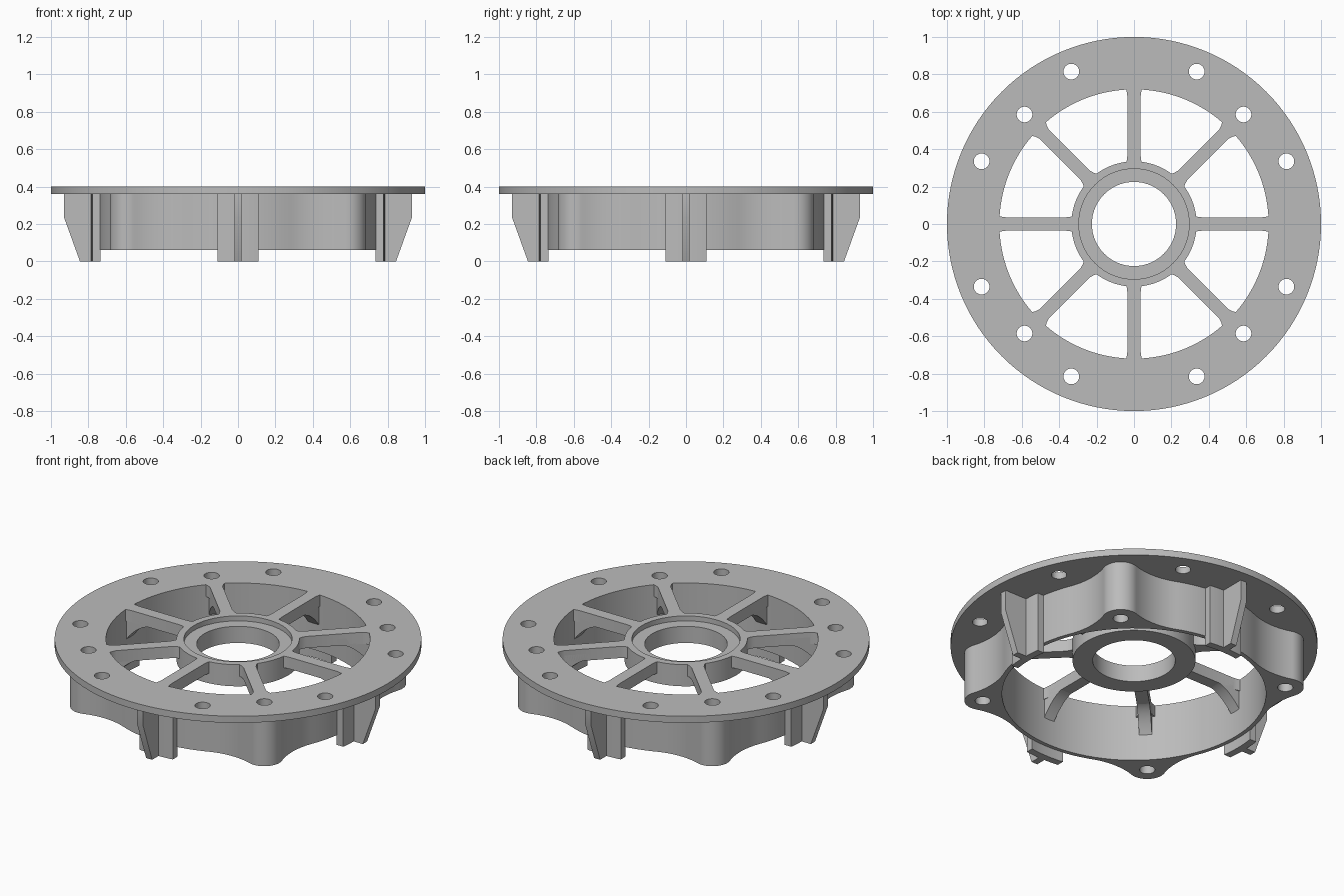
import bpy
import bmesh
from math import sin, cos, pi, radians, acos, atan2
from mathutils import Matrix, Vector

cube = bpy.data.objects.get("Cube")
if cube:
    bpy.data.objects.remove(cube, do_unlink=True)

grey = bpy.data.materials.new("cast_grey")
grey.use_nodes = True
colour = (0.5, 0.5, 0.5, 1)
grey.diffuse_color = colour
grey.node_tree.nodes["Principled BSDF"].inputs["Base Color"].default_value = colour

TOP, FLANGE, SKIRT = 0.40, 0.36, 0.06
BORE, WALL = 0.72, 0.745
BOSS_POS, BOSS_R, FILLET = 0.828, 0.1, 0.4


def finish(obj):
    """Weld, fix normals, assign the material and smooth the round faces."""
    bm = bmesh.new()
    bm.from_mesh(obj.data)
    bmesh.ops.remove_doubles(bm, verts=bm.verts, dist=1e-5)
    bmesh.ops.recalc_face_normals(bm, faces=bm.faces)
    bm.to_mesh(obj.data)
    bm.free()
    obj.data.materials.clear()
    obj.data.materials.append(grey)
    bpy.ops.object.select_all(action="DESELECT")
    obj.select_set(True)
    bpy.context.view_layer.objects.active = obj
    bpy.ops.object.shade_smooth_by_angle(angle=radians(30))
    return obj


def polar(r, a):
    return Vector((r * cos(a), r * sin(a)))


def arc(centre, r, a0, a1, n):
    return [centre + polar(r, a0 + (a1 - a0) * i / n) for i in range(n + 1)]


def circle(r, centre=Vector((0, 0)), n=96):
    return arc(centre, r, 0, 2 * pi, n)[:-1]


def plate(name, loops, z0, z1, turn=0):
    """Extrude a flat outline; inner loops become holes."""
    curve = bpy.data.curves.new(name, "CURVE")
    curve.dimensions = "2D"
    curve.fill_mode = "BOTH"
    curve.extrude = (z1 - z0) / 2
    for pts in loops:
        spline = curve.splines.new("POLY")
        spline.points.add(len(pts) - 1)
        for p, co in zip(spline.points, pts):
            p.co = (co[0], co[1], 0, 1)
        spline.use_cyclic_u = True
    tmp = bpy.data.objects.new(name + "_curve", curve)
    bpy.context.collection.objects.link(tmp)
    bpy.context.view_layer.update()
    mesh = bpy.data.meshes.new_from_object(
        tmp.evaluated_get(bpy.context.evaluated_depsgraph_get()))
    bpy.data.objects.remove(tmp, do_unlink=True)
    mesh.transform(Matrix.Rotation(turn, 4, "Z") @ Matrix.Translation((0, 0, (z0 + z1) / 2)))
    obj = bpy.data.objects.new(name, mesh)
    bpy.context.collection.objects.link(obj)
    return finish(obj)


def fin(name, profile, half, turn):
    """Upright radial plate from an (r, z) profile."""
    bm = bmesh.new()
    face = bm.faces.new([bm.verts.new((r, -half, z)) for r, z in profile])
    ext = bmesh.ops.extrude_face_region(bm, geom=[face])
    moved = [v for v in ext["geom"] if isinstance(v, bmesh.types.BMVert)]
    bmesh.ops.translate(bm, verts=moved, vec=(0, 2 * half, 0))
    bm.transform(Matrix.Rotation(turn, 4, "Z"))
    mesh = bpy.data.meshes.new(name)
    bm.to_mesh(mesh)
    bm.free()
    obj = bpy.data.objects.new(name, mesh)
    bpy.context.collection.objects.link(obj)
    return finish(obj)


diagonals = [pi / 4 + i * pi / 2 for i in range(4)]
cardinals = [i * pi / 2 for i in range(4)]
boss_holes = [circle(0.042, polar(BOSS_POS, a), 32) for a in diagonals]
rim_holes = [circle(0.042, polar(0.881, a + s * radians(22.35)), 32)
             for a in cardinals for s in (-1, 1)]

# Top flange with bolt holes
plate("flange", [circle(1, n=128), circle(BORE)] + boss_holes + rim_holes, FLANGE, TOP)

# Skirt wall swelling into four filleted bosses
d, e = WALL + FILLET, BOSS_R + FILLET
swing = acos((d * d + BOSS_POS ** 2 - e * e) / (2 * d * BOSS_POS))
outline = []
for a in diagonals:
    boss = polar(BOSS_POS, a)
    c0, c1 = polar(d, a - swing), polar(d, a + swing)
    to0, to1 = boss - c0, boss - c1
    h0, h1 = atan2(to0.y, to0.x), atan2(to1.y, to1.x)
    s0, s1 = a - swing + pi, a + swing + pi
    tip = (h1 + pi - (h0 + pi)) % (2 * pi)


    def near(x, ref):
        return ref + (x - ref + pi) % (2 * pi) - pi

    outline += arc(c0, FILLET, s0, near(h0, s0), 14)
    start = near(h0 + pi, a - pi / 2)
    end = near(h1 + pi, a + pi / 2)
    outline += arc(boss, BOSS_R, start, end, 24)[1:-1]
    outline += arc(c1, FILLET, near(h1, s1), s1, 14)
    outline += arc(Vector((0, 0)), WALL, a + swing, a + pi / 2 - swing, 18)[1:-1]
plate("skirt", [outline, circle(BORE)] + boss_holes, SKIRT, FLANGE)

# Four feet: a curved pad with an outward tapered fin
for i, a in enumerate(cardinals):
    half = 0.11 / 0.78
    pad = (arc(Vector((0, 0)), 0.785, -half, half, 12)
           + arc(Vector((0, 0)), 0.742, half * 1.05, -half * 1.05, 12))
    plate(f"foot_pad_{i + 1}", [pad], 0, FLANGE, a)
    fin(f"foot_fin_{i + 1}",
        [(0.75, 0), (0.845, 0), (0.93, 0.235), (0.93, FLANGE), (0.75, FLANGE)], 0.02, a)

# Eight spokes with flared ends and a curved gusset at the wall
for i in range(8):
    flare = 0.02 if i % 2 else 0.008
    side = [(0.32, 0.035 + flare), (0.345, 0.035 + flare / 3), (0.37, 0.035),
            (0.68, 0.035), (0.70, 0.035 + flare / 3), (0.725, 0.035 + flare)]
    plan = side + [(x, -y) for x, y in reversed(side)]
    plate(f"spoke_{i + 1}", [plan], 0.33, TOP, i * pi / 4)
    sweep = [(0.54 + 0.19 * t / 8, 0.335 - 0.13 * (t / 8) ** 2) for t in range(9)]
    fin(f"spoke_gusset_{i + 1}", sweep + [(0.73, 0.37), (0.54, 0.37)], 0.035, i * pi / 4)

# Hub ring with a shallow counterbore
plate("hub_lower", [circle(0.335), circle(0.225)], 0.27, 0.37)
plate("hub_rim", [circle(0.335), circle(0.295)], 0.37, TOP)
